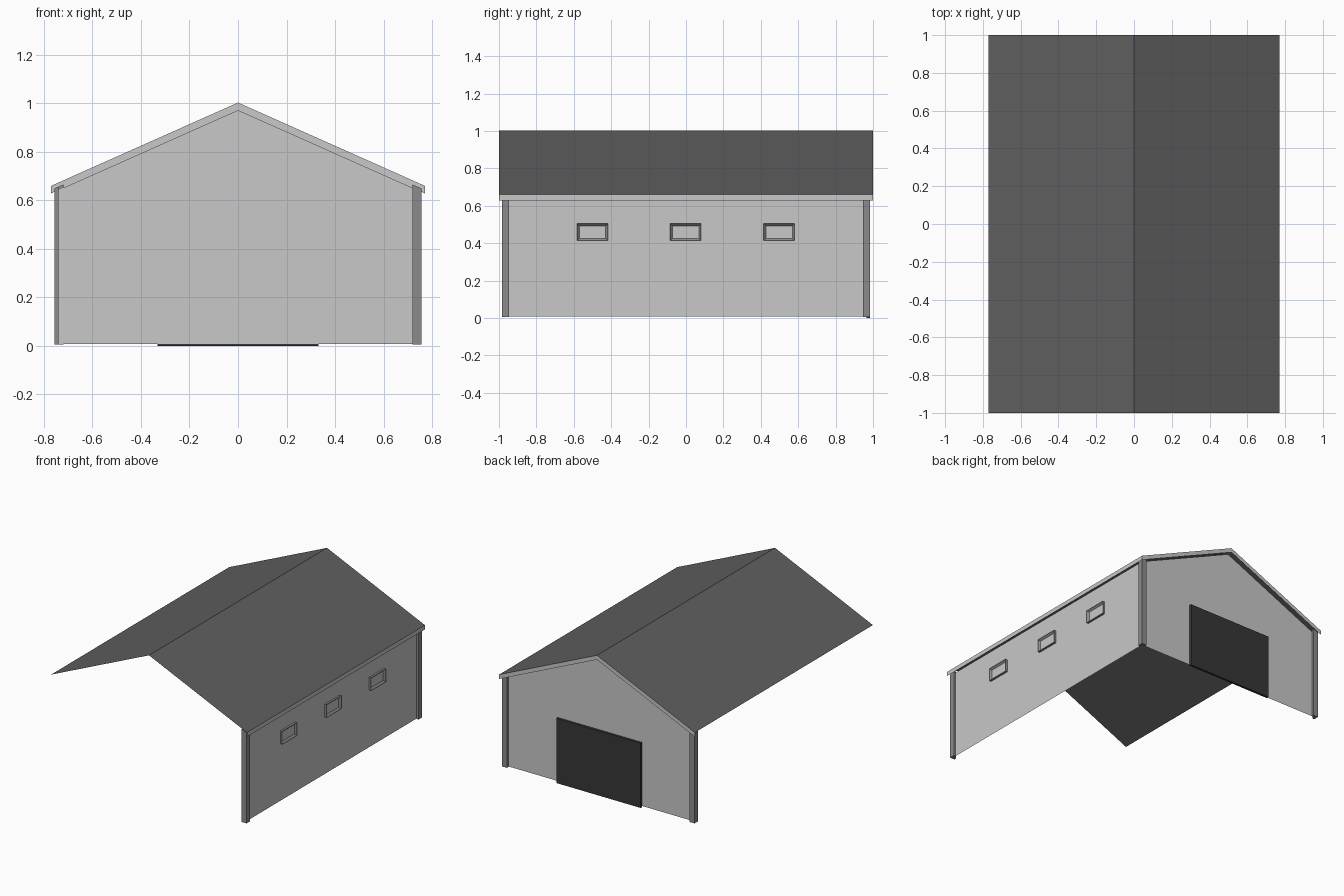
import bpy, bmesh

if "Cube" in bpy.data.objects:
    bpy.data.objects.remove(bpy.data.objects["Cube"])

def material(name, v):
    m = bpy.data.materials.new(name)
    m.diffuse_color = (v, v, v, 1)
    m.use_nodes = True
    m.node_tree.nodes["Principled BSDF"].inputs["Base Color"].default_value = m.diffuse_color
    return m

WALL = material("light grey wall", 0.58)
TRIM = material("mid grey trim", 0.26)
ROOF = material("dark grey roof", 0.115)
DOOR = material("near black door", 0.038)

HX, HY = 0.77, 1.0                     # roof half width, half length
WX, WY = 0.74, 0.965                   # wall planes
RIDGE, EAVE = 1.003, 0.66
SLOPE = (RIDGE - EAVE) / HX

def roof_z(x):
    return RIDGE - SLOPE * abs(x)

def sheet(name, polys, mat):
    """Thin surface object from a few polygons."""
    bm = bmesh.new()
    for p in polys:
        bm.faces.new([bm.verts.new(c) for c in p])
    bmesh.ops.remove_doubles(bm, verts=bm.verts, dist=1e-5)
    return finish(name, bm, mat)

def finish(name, bm, mat):
    me = bpy.data.meshes.new(name)
    bm.to_mesh(me)
    bm.free()
    me.materials.append(mat)
    ob = bpy.data.objects.new(name, me)
    bpy.context.collection.objects.link(ob)
    return ob

def prism(name, profile, direction, mat):
    """Solid from a profile polygon extruded along a direction."""
    bm = bmesh.new()
    f = bm.faces.new([bm.verts.new(c) for c in profile])
    r = bmesh.ops.extrude_face_region(bm, geom=[f], use_keep_orig=True)
    vs = [g for g in r["geom"] if isinstance(g, bmesh.types.BMVert)]
    bmesh.ops.translate(bm, verts=vs, vec=direction)
    bmesh.ops.recalc_face_normals(bm, faces=bm.faces)
    return bm, vs

# Roof: two single-skin slopes
sheet("roof", [[(0, -HY, RIDGE), (s * HX, -HY, EAVE), (s * HX, HY, EAVE), (0, HY, RIDGE)][::s]
               for s in (1, -1)], ROOF)

# Fascia boards: back gable edge and right eave
F = 0.031
sheet("gable_fascia", [[(0, HY, RIDGE), (s * HX, HY, EAVE), (s * HX, HY, EAVE - F), (0, HY, RIDGE - F)][::-s]
                       for s in (1, -1)], WALL)
sheet("eave_fascia", [[(HX, -HY, EAVE - F), (HX, HY, EAVE - F), (HX, HY, EAVE), (HX, -HY, EAVE)]], WALL)

# Walls: back gable and right side (front and left are open)
B, T = 0.007, roof_z(WX) - F
sheet("back_wall", [[(WX, WY, B), (-WX, WY, B), (-WX, WY, T), (0, WY, RIDGE - F), (WX, WY, T)]], WALL)
sheet("right_wall", [[(WX, -WY, B), (WX, WY, B), (WX, WY, T), (WX, -WY, T)]], WALL)

# L-shaped corner posts with tops cut to the roof pitch
def corner_post(name, sx, sy):
    ox, oy, w, t = 0.757, 0.985, 0.038, 0.017
    pts = [(ox, oy), (ox - w, oy), (ox - w, oy - t), (ox - t, oy - t), (ox - t, oy - w), (ox, oy - w)]
    bm, top = prism(name, [(sx * x, sy * y, 0.005) for x, y in pts], (0, 0, 0.6), TRIM)
    for v in top:
        v.co.z = roof_z(v.co.x) - 0.017
    finish(name, bm, TRIM)

corner_post("back_right_post", 1, 1)
corner_post("back_left_post", -1, 1)
corner_post("front_right_post", 1, -1)

# Large door on the back wall
D = 0.332
bm, _ = prism("door", [(-D, WY + 0.001, 0), (D, WY + 0.001, 0), (D, WY + 0.001, 0.46), (-D, WY + 0.001, 0.46)],
              (0, 0.017, 0), DOOR)
finish("door", bm, DOOR)

# Window frames on the right wall: raised rings showing the pale panel inside
def window_frame(name, y):
    bm, _ = prism(name, [(WX + 0.001, y + a * 0.083, 0.459 + b * 0.046)
                         for a, b in ((-1, -1), (1, -1), (1, 1), (-1, 1))], (0.015, 0, 0), TRIM)
    bm.normal_update()
    outer = [f for f in bm.faces if f.normal.x > 0.9]
    bmesh.ops.inset_region(bm, faces=outer, thickness=0.018)
    bmesh.ops.translate(bm, verts=outer[0].verts[:], vec=(-0.012, 0, 0))
    ob = finish(name, bm, TRIM)
    ob.data.materials.append(WALL)
    for p in ob.data.polygons:         # recessed pane is the pale colour
        if p.normal.x > 0.9 and abs(p.center.x - WX - 0.004) < 0.002:
            p.material_index = 1

for i, y in enumerate((-0.5, -0.002, 0.498)):
    window_frame("window_%d" % (i + 1), y)
